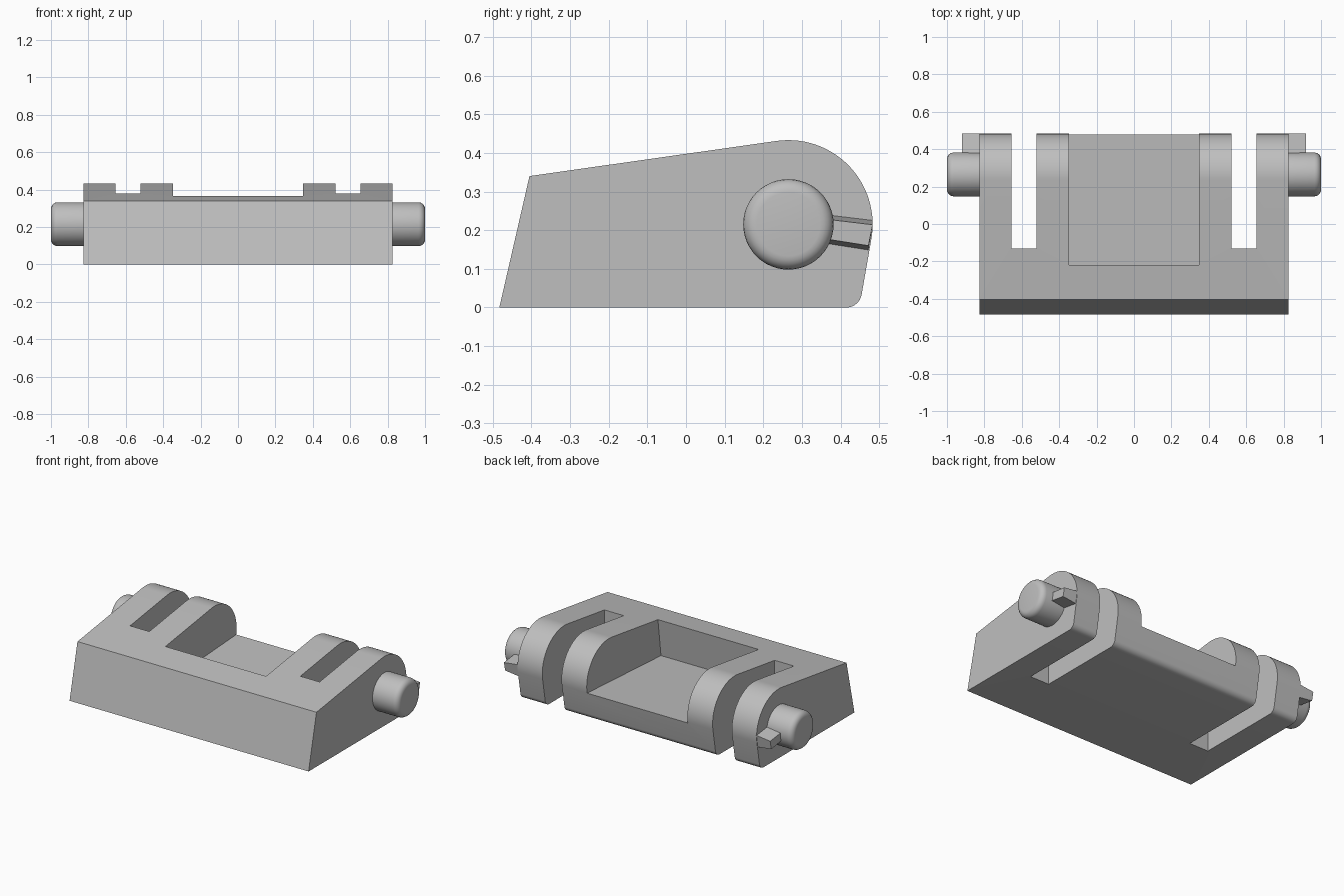
import bpy, bmesh, math

if "Cube" in bpy.data.objects:
    bpy.data.objects.remove(bpy.data.objects["Cube"])

grey = bpy.data.materials.new("plain grey")
grey.diffuse_color = (0.52, 0.52, 0.52, 1)
grey.use_nodes = True
grey.node_tree.nodes["Principled BSDF"].inputs["Base Color"].default_value = grey.diffuse_color


def prism(name, outline, x0, x1):
    """Extrude a (y, z) outline along x."""
    bm = bmesh.new()
    face = bm.faces.new([bm.verts.new((x0, y, z)) for y, z in outline])
    new = bmesh.ops.extrude_face_region(bm, geom=[face])["geom"]
    for v in new:
        if isinstance(v, bmesh.types.BMVert):
            v.co.x = x1
    bmesh.ops.recalc_face_normals(bm, faces=bm.faces)
    me = bpy.data.meshes.new(name)
    bm.to_mesh(me)
    bm.free()
    me.materials.append(grey)
    ob = bpy.data.objects.new(name, me)
    bpy.context.collection.objects.link(ob)
    return ob


def arc(cy, cz, r, a0, a1, n):
    return [(cy + r * math.cos(math.radians(a0 + (a1 - a0) * i / n)),
             cz + r * math.sin(math.radians(a0 + (a1 - a0) * i / n)))
            for i in range(n + 1)]


def activate(ob):
    bpy.ops.object.select_all(action='DESELECT')
    ob.select_set(True)
    bpy.context.view_layer.objects.active = ob


def smooth(ob):
    activate(ob)
    bpy.ops.object.shade_smooth_by_angle(angle=math.radians(30))


PY, PZ = 0.265, 0.215  # hinge axis

# Wedge body with a rounded hinge end and a small rounded bottom edge
outline = [(-0.483, 0), (-0.405, 0.34)]
outline += arc(PY, PZ, 0.218, 98, -10, 28)
outline += arc(0.415, 0.04, 0.04, -10, -90, 8)
body = prism("hinge_body", outline, -0.826, 0.826)

# Central pocket and the two through slots
pocket = [(-0.25, 0.13), (0.7, 0.187), (0.7, 0.6), (-0.19, 0.6)]
slot = [(-0.13, -0.1), (0.7, -0.1), (0.7, 0.6), (-0.13, 0.6)]
cutters = [prism("pocket_cutter", pocket, -0.348, 0.348),
           prism("left_slot_cutter", slot, -0.655, -0.522),
           prism("right_slot_cutter", slot, 0.522, 0.655)]
for c in cutters:
    c.hide_render = True
    mod = body.modifiers.new("cut", 'BOOLEAN')
    mod.operation = 'DIFFERENCE'
    mod.solver = 'EXACT'
    mod.object = c
    activate(body)
    bpy.ops.object.modifier_apply(modifier=mod.name)
    bpy.data.objects.remove(c)
smooth(body)

for side, s in (("left", -1), ("right", 1)):
    # Hinge pin with a rounded outer rim
    pin = prism(side + "_pin", arc(PY, PZ, 0.117, 0, 352.5, 47), s * 0.82, s * 1.0)
    bm = bmesh.new()
    bm.from_mesh(pin.data)
    rim = [e for e in bm.edges if all(abs(v.co.x) > 0.99 for v in e.verts)]
    bmesh.ops.bevel(bm, geom=rim, offset=0.035, segments=5, profile=0.5,
                    affect='EDGES')
    bm.to_mesh(pin.data)
    bm.free()
    smooth(pin)

    # Stop tab behind the pin, its outer edge thinner than its root
    tab = prism(side + "_stop_tab",
                [(0.30, 0.175), (0.472, 0.148), (0.483, 0.226), (0.30, 0.248)],
                s * 0.82, s * 0.92)
    for v in tab.data.vertices:
        if abs(v.co.x) > 0.9:
            v.co.z += 0.012 if v.co.z < 0.2 else -0.012
